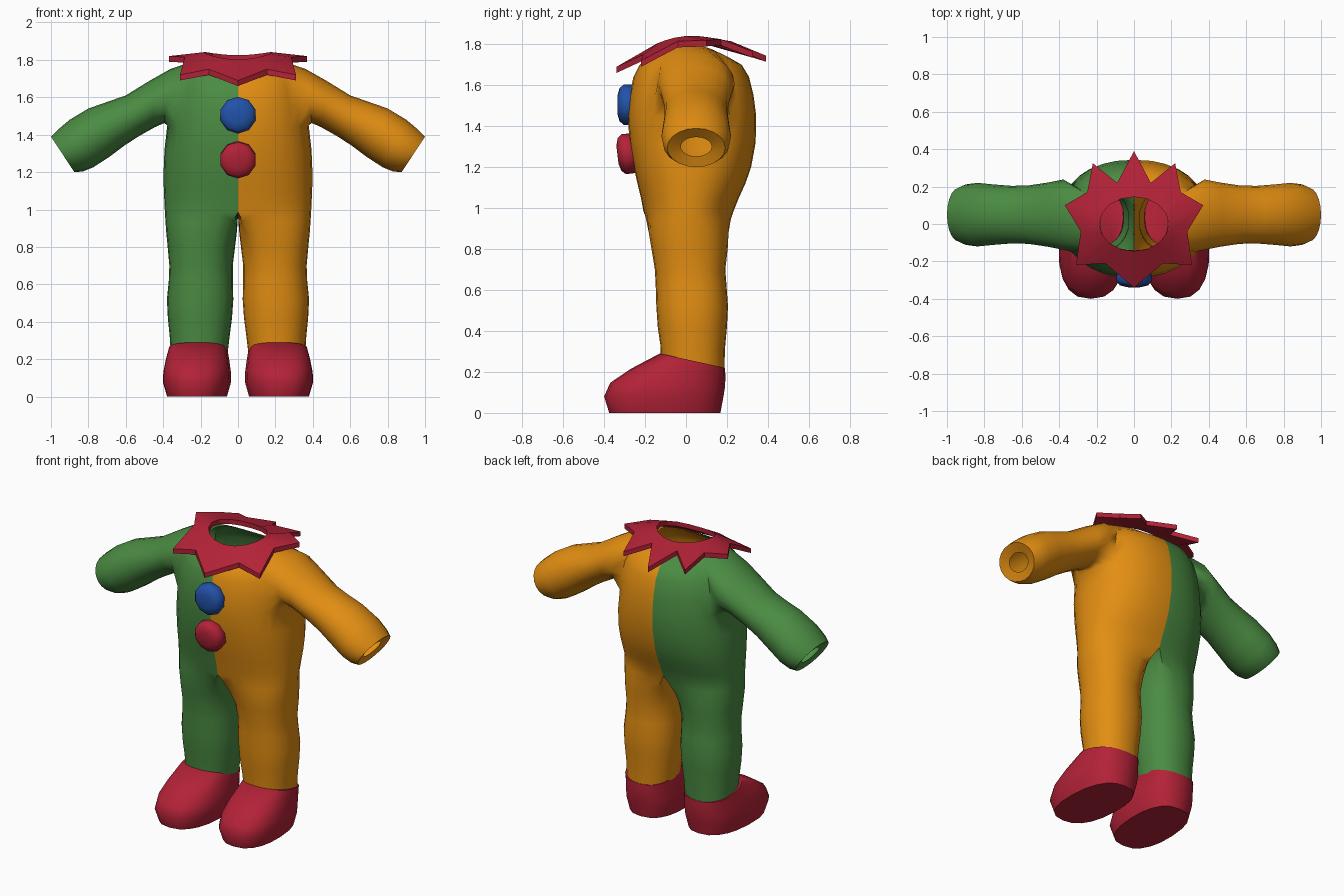
import bpy, bmesh, math
from mathutils import Vector

if "Cube" in bpy.data.objects:
    bpy.data.objects.remove(bpy.data.objects["Cube"])


def mat(name, col):
    m = bpy.data.materials.new(name)
    m.diffuse_color = (*col, 1)
    m.use_nodes = True
    m.node_tree.nodes["Principled BSDF"].inputs["Base Color"].default_value = m.diffuse_color
    return m


GREEN = mat("green cloth", (0.07, 0.26, 0.055))
ORANGE = mat("orange cloth", (0.76, 0.27, 0.006))
RED = mat("red", (0.45, 0.016, 0.038))
BLUE = mat("blue", (0.016, 0.085, 0.40))


def loft(bm, rings, cap0=False, cap1=False):
    """Skin a list of closed rings; entries may be points or existing verts."""
    vs = [[p if isinstance(p, bmesh.types.BMVert) else bm.verts.new(p) for p in r]
          for r in rings]
    n = len(vs[0])
    for a, b in zip(vs, vs[1:]):
        for i in range(n):
            j = (i + 1) % n
            bm.faces.new((a[i], a[j], b[j], b[i]))
    if cap0:
        bm.faces.new(vs[0][::-1])
    if cap1:
        bm.faces.new(vs[-1])
    return vs


def mirror(bm):
    bmesh.ops.mirror(bm, geom=bm.verts[:] + bm.edges[:] + bm.faces[:],
                     axis='X', merge_dist=0.0005)
    bmesh.ops.remove_doubles(bm, verts=bm.verts, dist=0.0005)


def finish(name, bm, mats, angle=40):
    bmesh.ops.recalc_face_normals(bm, faces=bm.faces[:])
    if len(mats) == 2:  # left half first colour, right half second colour
        for f in bm.faces:
            f.material_index = int(f.calc_center_median().x > 0)
    me = bpy.data.meshes.new(name)
    bm.to_mesh(me)
    bm.free()
    for m in mats:
        me.materials.append(m)
    ob = bpy.data.objects.new(name, me)
    bpy.context.collection.objects.link(ob)
    bpy.ops.object.select_all(action='DESELECT')
    bpy.context.view_layer.objects.active = ob
    ob.select_set(True)
    bpy.ops.object.shade_smooth_by_angle(angle=math.radians(angle))
    return ob


def spow(v, p):
    return math.copysign(abs(v) ** p, v)


# Cross-sections of the suit's right half
def torso_ring(z, w, y0, y1, drop=0):
    pts = []
    for k in range(24):
        if k <= 16:
            a = math.pi * (k / 16 - .5)
            s = spow(math.sin(a), .9)
            x = 0 if k in (0, 16) else w * math.cos(a) ** .85
            pts.append(Vector((x, (y0 + y1) / 2 + (y1 - y0) / 2 * s, z - drop * s * s)))
        else:
            pts.append(Vector((0, y1 + (y0 - y1) * (k - 16) / 8, z)))
    return pts


def leg_ring(z, x0, x1, y0, y1, tilt=0, blend=0):
    pts = []
    for k in range(24):
        a = math.radians(-120 + 15 * k)
        c, s = spow(math.cos(a), .9), spow(math.sin(a), .9)
        pts.append(Vector(((x0 + x1) / 2 + (x1 - x0) / 2 * c,
                           (y0 + y1) / 2 + (y1 - y0) / 2 * s, z - tilt * s)))
    return [p.lerp(q, blend) for p, q in zip(pts, torso_ring(z, x1, y0, y1))]


def arm_ring(tx, tz, bx, bz, hw, yc=.05):
    t, b = Vector((tx, yc, tz)), Vector((bx, yc, bz))
    c, h = (t + b) / 2, (t - b) / 2
    return [c + h * math.cos(a) + Vector((0, hw * math.sin(a), 0))
            for a in (2 * math.pi * k / 20 for k in range(20))]


# Suit: hollow torso and legs, one half lofted then mirrored
bm = bmesh.new()
legs = [(.235, .055, .36, -.122, .188, .025), (.32, .045, .365, -.125, .19, .01),
        (.42, .032, .375, -.138, .2), (.52, .025, .38, -.145, .205),
        (.62, .028, .37, -.148, .198), (.70, .028, .367, -.152, .192),
        (.80, .018, .376, -.17, .205, 0, .12), (.88, .01, .384, -.187, .213, 0, .38),
        (.94, .006, .388, -.198, .222, 0, .72)]
torso = [(.985, .391, -.208, .232), (1.05, .394, -.22, .258), (1.12, .397, -.237, .29),
         (1.2, .398, -.255, .318), (1.32, .393, -.275, .34), (1.45, .378, -.285, .343),
         (1.55, .37, -.275, .33), (1.64, .35, -.257, .308), (1.72, .315, -.226, .272, .02),
         (1.785, .26, -.178, .22, .055), (1.80, .18, -.14, .15, .035)]
rows = loft(bm, [leg_ring(*r) for r in legs] + [torso_ring(*r) for r in torso])
wall = [f for f in bm.faces if all(abs(v.co.x) < 1e-5 for v in f.verts)]

# Arm hole in the shoulder grid, sleeve welded onto its edge
sh = rows[-6:-1][::-1]
patch = {v for r in sh for v in r[5:12]}
wall += [f for f in bm.faces if all(v in patch for v in f.verts)]
rim = (sh[0][8:11] + [r[11] for r in sh[:4]] + sh[4][11:5:-1]
       + [r[5] for r in sh[:0:-1]] + sh[0][5:8])
bmesh.ops.delete(bm, geom=wall, context='FACES_ONLY')
loft(bm, [rim] + [arm_ring(*r) for r in (
    (.36, 1.752, .395, 1.462, .188), (.47, 1.69, .445, 1.44, .172),
    (.60, 1.61, .53, 1.392, .156), (.70, 1.575, .61, 1.34, .154),
    (.80, 1.54, .69, 1.28, .161), (.90, 1.48, .775, 1.225, .17),
    (.965, 1.425, .83, 1.203, .162), (1.0, 1.39, .875, 1.20, .142),
    (.955, 1.347, .892, 1.253, .076))])
bmesh.ops.delete(bm, geom=[v for v in bm.verts if not v.link_faces], context='VERTS')
bmesh.ops.delete(bm, geom=[e for e in bm.edges if not e.link_faces], context='EDGES')
mirror(bm)
finish("suit", bm, [GREEN, ORANGE], 60)

# Shoes: flat sole, rounded toe, slanted ankle top
bm = bmesh.new()
rings = []
for z, y0, y1, hw, tilt in ((0, -.375, .168, .16, 0), (.08, -.40, .183, .183, 0),
                            (.135, -.37, .19, .18, .012), (.195, -.27, .193, .17, .02),
                            (.255, -.128, .19, .157, .035)):
    r = []
    for k in range(20):
        a = 2 * math.pi * k / 20
        c, s = spow(math.cos(a), .8), spow(math.sin(a), .85)
        y = (y0 + y1) / 2 + (y1 - y0) / 2 * s
        r.append((.215 - .04 * y + hw * c, y, z - tilt * s))
    rings.append(r)
loft(bm, rings, True, True)
mirror(bm)
finish("shoes", bm, [RED], 45)

# Pointed collar: star outline around an oval neck hole
half = [(0, .39, 1.745), (.09, .22, 1.815), (.22, .325, 1.765), (.25, .17, 1.825),
        (.37, .1, 1.82), (.285, -.04, 1.815), (.31, -.22, 1.72), (.155, -.21, 1.75),
        (0, -.34, 1.69)]
star = half + [(-x, y, z) for x, y, z in half[-2:0:-1]]
hole = []
for k in range(16):
    a = 2 * math.pi * k / 16
    y = .145 * math.cos(a)
    hole.append((.185 * math.sin(a), y, 1.842 - 1.3 * (y - .03) ** 2))
bm = bmesh.new()
low = [[(x, y, z - .03) for x, y, z in r] for r in (hole, star)]
loft(bm, [star, hole] + low + [star])
bmesh.ops.remove_doubles(bm, verts=bm.verts, dist=.0005)
finish("collar", bm, [RED], 20)

# Buttons: domed discs on the chest
for name, z, tilt, m in (("upper_button", 1.505, 0, BLUE), ("lower_button", 1.265, .12, RED)):
    bm = bmesh.new()
    loft(bm, [[(r * math.cos(a), y, r * math.sin(a))
               for a in (math.pi * (2 * k + 1) / 10 for k in range(10))]
              for y, r in ((.05, .075), (.03, .098), (-.015, .098), (-.035, .08), (-.045, .045))],
         True, True)
    ob = finish(name, bm, [m], 50)
    ob.location = (0, -.29, z)
    ob.rotation_euler = (tilt, 0, 0)
